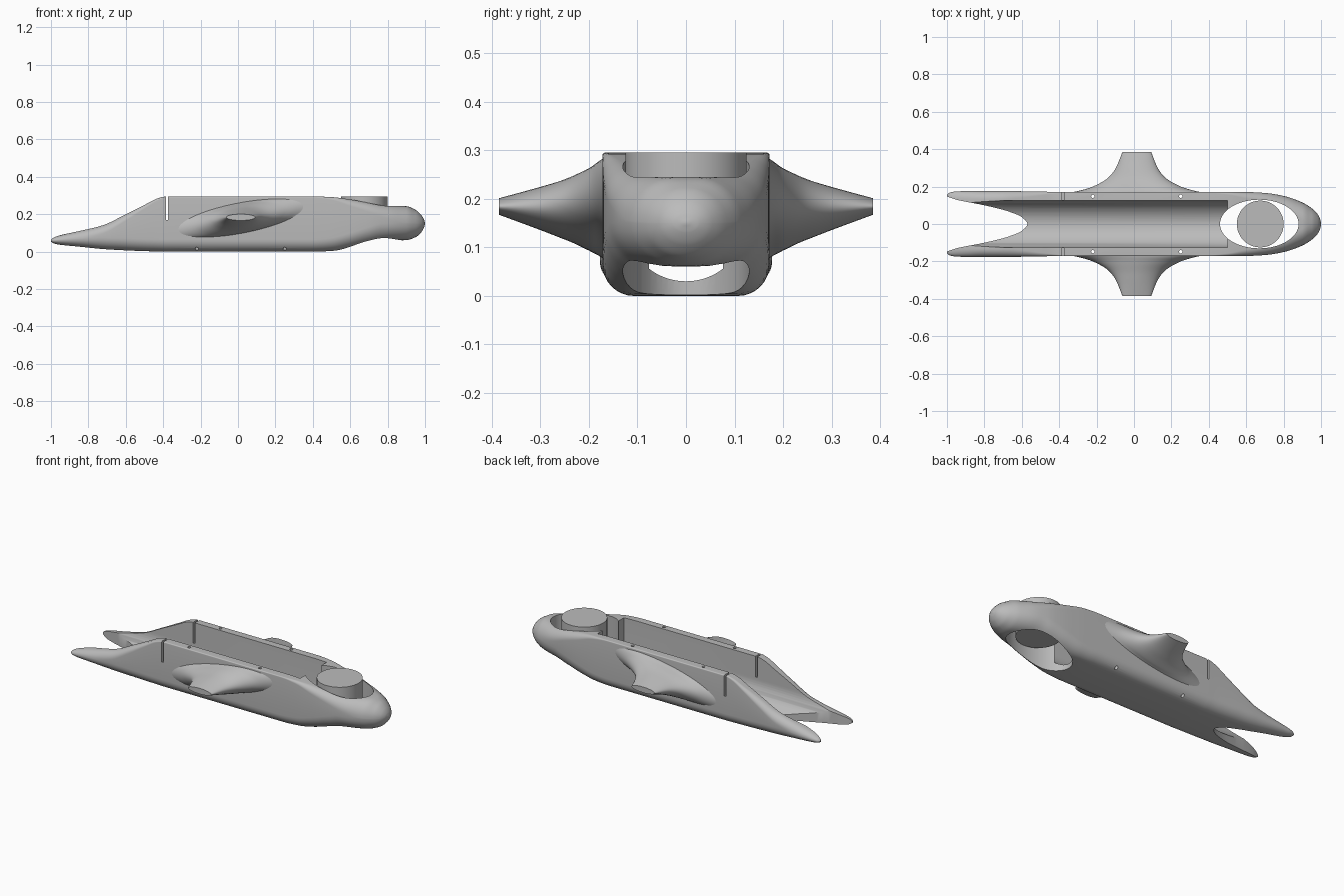
import bpy, bmesh, math

old = bpy.data.objects.get("Cube")
if old:
    bpy.data.objects.remove(old, do_unlink=True)

grey = bpy.data.materials.new("plain_grey")
grey.use_nodes = True
grey.diffuse_color = (0.5, 0.5, 0.5, 1)
grey.node_tree.nodes["Principled BSDF"].inputs["Base Color"].default_value = (0.5, 0.5, 0.5, 1)


def smooth_rows(keys, steps):
    """Monotone cubic interpolation of rows, keyed by their first column."""
    def slope(i, c):
        return (keys[i + 1][c] - keys[i][c]) / (keys[i + 1][0] - keys[i][0])

    def tangent(i, c):
        if i == 0:
            return slope(0, c)
        if i == len(keys) - 1:
            return slope(i - 1, c)
        a, b = slope(i - 1, c), slope(i, c)
        return 2 * a * b / (a + b) if a * b > 0 else 0

    rows = []
    for i in range(len(keys) - 1):
        k, n = keys[i], keys[i + 1]
        d = n[0] - k[0]
        for s in range(steps):
            t = s / steps
            row = [k[0] + d * t]
            for c in range(1, len(k)):
                row.append(k[c] * (1 + 2 * t) * (1 - t) ** 2 + n[c] * t * t * (3 - 2 * t)
                           + d * t * (1 - t) * (tangent(i, c) * (1 - t) - tangent(i + 1, c) * t))
            rows.append(row)
    rows.append(list(keys[-1]))
    return rows


def loft(name, rings):
    """Closed solid skinned through rings of equal point count."""
    bm = bmesh.new()
    loops = [[bm.verts.new(p) for p in ring] for ring in rings]
    n = len(loops[0])
    for a, b in zip(loops, loops[1:]):
        for i in range(n):
            j = (i + 1) % n
            bm.faces.new((a[i], a[j], b[j], b[i]))
    bm.faces.new(loops[0])
    bm.faces.new(loops[-1])
    bmesh.ops.recalc_face_normals(bm, faces=bm.faces)
    mesh = bpy.data.meshes.new(name)
    bm.to_mesh(mesh)
    bm.free()
    mesh.materials.append(grey)
    obj = bpy.data.objects.new(name, mesh)
    bpy.context.collection.objects.link(obj)
    return obj


def activate(obj):
    bpy.ops.object.select_all(action="DESELECT")
    obj.select_set(True)
    bpy.context.view_layer.objects.active = obj


def cut(target, cutter):
    cutter.hide_render = True
    mod = target.modifiers.new("cut", "BOOLEAN")
    mod.operation = "DIFFERENCE"
    mod.solver = "EXACT"
    mod.object = cutter
    activate(target)
    bpy.ops.object.modifier_apply(modifier=mod.name)
    bpy.data.objects.remove(cutter, do_unlink=True)


def ellipse(cx, cy, a, b, n):
    return [(cx + a * math.cos(2 * math.pi * i / n), cy + b * math.sin(2 * math.pi * i / n))
            for i in range(n)]


def upright(name, outline, low, high):
    return loft(name, [[(x, y, z) for x, y in outline] for z in (low, high)])


def hull_section(x, w, low, high, r_top, r_low):
    """Rounded rectangle across the hull."""
    pts = []
    half = (high - low) / 2
    for quarter in range(4):
        r = r_top if quarter < 2 else r_low
        rx, rz = min(r, w * 0.98), min(r, half * 0.98)
        sy = 1 if quarter in (0, 3) else -1
        sz = 1 if quarter < 2 else -1
        cz = high - rz if sz > 0 else low + rz
        for i in range(9):
            a = math.pi / 2 * (quarter + i / 8)
            pts.append((x, sy * (w - rx) + rx * math.cos(a), cz + rz * math.sin(a)))
    return pts


# Hull: x, half width, underside, top, top corner radius, lower corner radius
stations = [
    (-1, .157, .054, .064, .01, .01),
    (-.985, .168, .044, .076, .03, .03),
    (-.95, .174, .037, .088, .04, .04),
    (-.85, .177, .027, .11, .045, .05),
    (-.72, .177, .014, .142, .045, .06),
    (-.6, .175, .007, .2, .035, .065),
    (-.5, .173, .003, .25, .02, .065),
    (-.42, .172, .001, .288, .01, .065),
    (-.38, .172, 0, .295, .006, .065),
    (.4, .172, 0, .295, .006, .065),
    (.5, .172, .004, .292, .015, .07),
    (.6, .171, .02, .279, .035, .08),
    (.7, .166, .042, .262, .05, .09),
    (.8, .15, .058, .248, .07, .1),
    (.9, .115, .062, .243, .09, .1),
    (.95, .084, .078, .223, .09, .09),
    (.98, .055, .104, .196, .06, .06),
    (.995, .028, .13, .171, .03, .03),
    (1, .004, .148, .153, .01, .01),
]
hull = loft("hull", [hull_section(*row) for row in smooth_rows(stations, 5)])

# Long round-bottomed trough, open at the rear
trough_r, trough_z = .125, .155
profile = [(trough_r * math.cos(a), trough_z + trough_r * math.sin(a))
           for a in (math.pi * (1 + i / 32) for i in range(33))]
profile += [(trough_r, .5), (-trough_r, .5)]
cut(hull, loft("trough_cutter", [[(x, y, z) for y, z in profile] for x in (-1.1, .5)]))

# Oval opening through the nose
cut(hull, upright("nose_opening_cutter", ellipse(.67, 0, .21, .13, 64), -.2, .6))

# Rear notch that forks the tail into two tines
half = [(0, -.57), (.035, -.598), (.07, -.68), (.1, -.8), (.13, -.95), (.147, -1), (.16, -1.05)]
keys = [(-y, x) for y, x in reversed(half[1:])] + half
cut(hull, upright("tail_notch_cutter", [(x, y) for y, x in smooth_rows(keys, 5)], -.2, .6))

# Vertical slot across both side walls
slot = [(-.386, -.25), (-.374, -.25), (-.374, .25), (-.386, .25)]
cut(hull, upright("wall_slot_cutter", slot, .17, .5))

# Small pin holes down through the walls
for x in (-.22, .25):
    for y in (-.148, .148):
        cut(hull, upright("pin_hole_cutter", ellipse(x, y, .009, .009, 16), -.1, .5))

# Flared side fairings: y, half length, centre height, half height, forward rise
flare = [
    (.16, .4, .18, .085, .18),
    (.175, .32, .18, .082, .18),
    (.2, .235, .178, .076, .16),
    (.25, .15, .178, .06, .1),
    (.3, .112, .18, .044, .05),
    (.385, .077, .184, .017, 0),
]
parts = [hull]
for side, label in ((1, "rear_side"), (-1, "front_side")):
    rings = []
    for y, length, mid, height, rise in smooth_rows(flare, 5):
        rings.append([(x + .015, side * y, mid + z + rise * x)
                      for x, z in ellipse(0, 0, length, height, 48)])
    parts.append(loft(label + "_fairing", rings))

# Round drum standing in the nose opening
parts.append(upright("nose_drum", ellipse(.675, 0, .125, .125, 64), .12, .295))

for part in parts:
    activate(part)
    bpy.ops.object.shade_smooth_by_angle(angle=math.radians(35))
